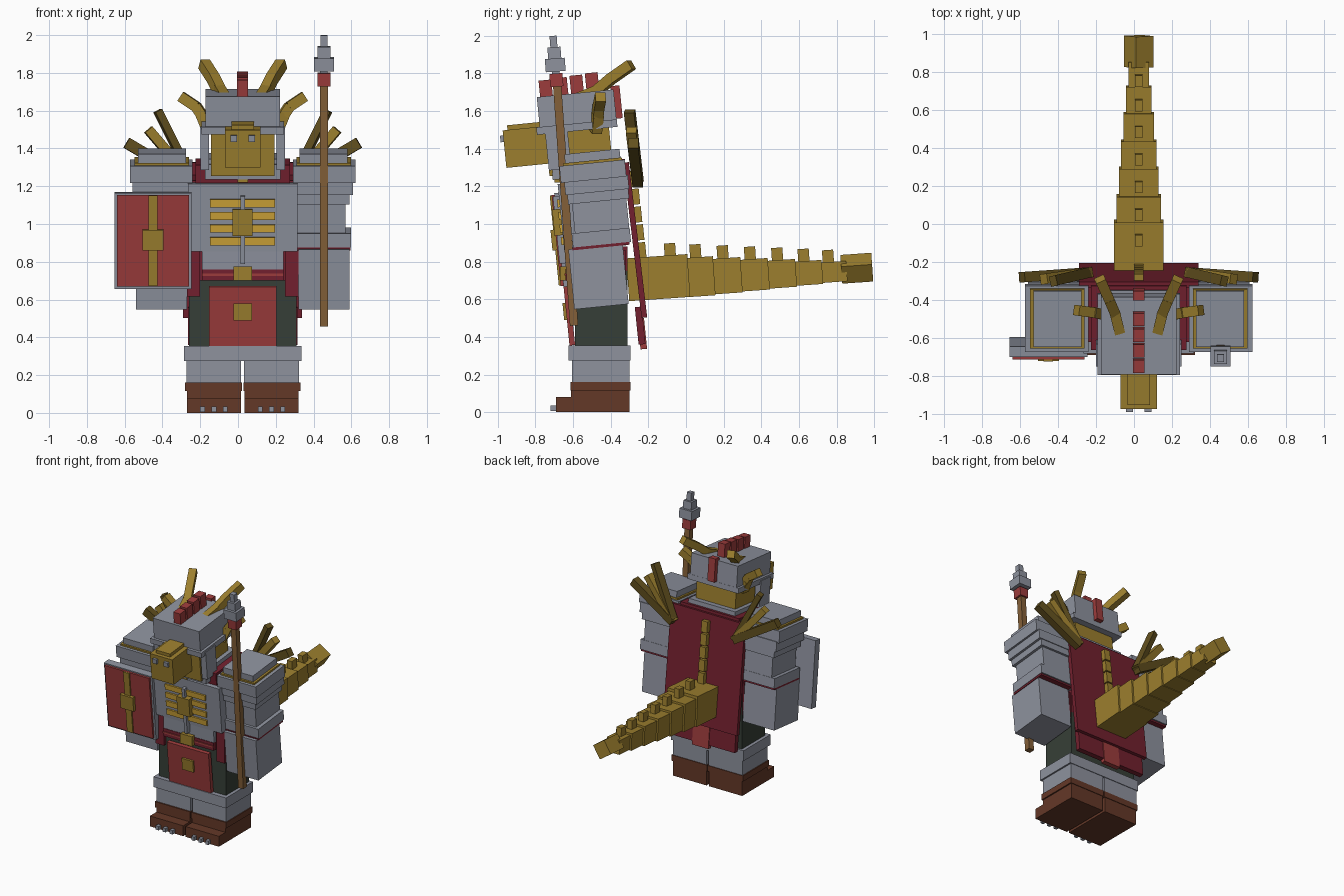
import bpy, bmesh
from mathutils import Matrix, Vector

CX = 0.025     # the body's middle
LEAN = 0.1     # forward lean of the upper body


def mat(name, r, g, b):
    m = bpy.data.materials.new(name)
    m.diffuse_color = [((c / 255 + 0.055) / 1.055) ** 2.4 for c in (r, g, b)] + [1]
    return m


STEEL = mat("steel grey", 142, 146, 158)
GOLD = mat("dull gold", 156, 127, 46)
BRIGHT = mat("bright gold", 205, 163, 55)
BRONZE = mat("dark bronze", 98, 80, 30)
RED = mat("red", 156, 60, 60)
WINE = mat("dark red", 114, 32, 46)
GREEN = mat("dark green", 54, 63, 55)
BROWN = mat("boot brown", 100, 56, 39)
WOOD = mat("wood brown", 132, 96, 56)


def make(name, matrix, material):
    bm = bmesh.new()
    bmesh.ops.create_cube(bm, size=1, matrix=Matrix.Translation((CX, 0, 0)) @ matrix)
    bmesh.ops.recalc_face_normals(bm, faces=bm.faces)
    me = bpy.data.meshes.new(name)
    bm.to_mesh(me)
    bm.free()
    me.materials.append(material)
    ob = bpy.data.objects.new(name, me)
    bpy.context.collection.objects.link(ob)
    return ob


def box(name, x, y, z, material, tilt=0.0, roll=0.0):
    """Box from (low, high) ranges, leaning about its own middle."""
    mid = Vector([(a + b) / 2 for a, b in (x, y, z)])
    size = [abs(b - a) for a, b in (x, y, z)]
    return make(name, Matrix.Translation(mid) @ Matrix.Rotation(tilt, 4, 'X')
                @ Matrix.Rotation(roll, 4, 'Y') @ Matrix.Diagonal((*size, 1)), material)


def wide(name, w, y, z, material, tilt=0.0):
    return box(name, (-w, w), y, z, material, tilt)


def pair(name, x, y, z, material, tilt=0.0):
    for s, side in ((-1, "left"), (1, "right")):
        box(f"{side}_{name}", (s * x[0], s * x[1]), y, z, material, tilt)


def beam(name, p, q, w, d, material):
    p, q = Vector(p), Vector(q)
    rot = (q - p).to_track_quat('Z', 'Y').to_matrix().to_4x4()
    make(name, Matrix.Translation((p + q) / 2) @ rot
         @ Matrix.Diagonal((w, d, (q - p).length, 1)), material)


# Boots, claws and leg armour
pair("boot", (0.01, 0.295), (-0.61, -0.30), (0, 0.12), BROWN)
pair("boot_toe", (0.01, 0.295), (-0.69, -0.61), (0, 0.08), BROWN)
for i in range(3):
    pair(f"claw_{i}", (0.08 + 0.06 * i, 0.105 + 0.06 * i), (-0.72, -0.69), (0.005, 0.035), STEEL)
pair("boot_cuff", (0.004, 0.305), (-0.615, -0.295), (0.115, 0.16), BROWN)
pair("greave", (0.008, 0.298), (-0.605, -0.30), (0.16, 0.28), STEEL)
wide("thigh_plate", 0.31, (-0.625, -0.295), (0.275, 0.355), STEEL)

# Skirt, tabard and belt
wide("skirt", 0.285, (-0.59, -0.31), (0.35, 0.75), GREEN)
wide("tabard", 0.178, (-0.635, -0.605), (0.355, 0.67), RED, LEAN)
wide("tabard_badge", 0.048, (-0.652, -0.635), (0.49, 0.58), GOLD, LEAN)
wide("waist", 0.285, (-0.61, -0.31), (0.70, 0.88), WINE)
pair("hip_flap", (0.225, 0.295), (-0.62, -0.32), (0.615, 0.86), WINE)
wide("belt", 0.215, (-0.64, -0.55), (0.70, 0.76), WINE)
wide("belt_stripe", 0.215, (-0.647, -0.64), (0.725, 0.738), RED)
wide("buckle", 0.05, (-0.67, -0.62), (0.70, 0.775), GOLD)

# Torso with gold ribs
wide("belly", 0.215, (-0.64, -0.34), (0.76, 0.92), STEEL, LEAN / 2)
wide("chest", 0.29, (-0.665, -0.33), (0.87, 1.23), STEEL, LEAN)
for i in range(4):
    z = 0.91 + 0.067 * i
    y = -0.66 - 0.1 * (z - 1.05)
    wide(f"rib_{i}", 0.172, (y - 0.018, y + 0.02), (z - 0.021, z + 0.021), BRIGHT, LEAN)
wide("chest_strip", 0.012, (-0.69, -0.64), (0.79, 1.15), STEEL, LEAN)
wide("chest_boss", 0.053, (-0.705, -0.64), (0.94, 1.08), GOLD, LEAN)
wide("collar_clasp", 0.028, (-0.70, -0.66), (1.22, 1.25), GOLD)

# Collar and neck guard
wide("mantle", 0.36, (-0.62, -0.33), (1.225, 1.245), WINE, LEAN)
wide("collar", 0.25, (-0.66, -0.32), (1.235, 1.33), WINE, LEAN)
wide("neck_guard", 0.20, (-0.68, -0.345), (1.26, 1.36), STEEL, LEAN)
pair("gorget", (0.13, 0.20), (-0.71, -0.60), (1.24, 1.32), STEEL, LEAN)
wide("gorget_front", 0.20, (-0.71, -0.62), (1.24, 1.275), STEEL, LEAN)

# Arms: (name, inner, outer, y range, z range, material)
for name, xi, xo, y, z, m in (
        ("forearm", 0.295, 0.565, (-0.61, -0.32), (0.56, 0.88), STEEL),
        ("elbow_line", 0.29, 0.57, (-0.605, -0.30), (0.875, 0.89), WINE),
        ("elbow_band", 0.28, 0.573, (-0.605, -0.295), (0.89, 0.965), STEEL),
        ("upper_arm", 0.28, 0.545, (-0.60, -0.31), (0.95, 1.16), STEEL),
        ("pauldron_low", 0.27, 0.565, (-0.63, -0.305), (1.12, 1.19), STEEL),
        ("pauldron_mid", 0.27, 0.583, (-0.645, -0.305), (1.17, 1.245), STEEL),
        ("pauldron_top", 0.265, 0.598, (-0.67, -0.32), (1.235, 1.325), STEEL),
        ("pauldron_trim", 0.285, 0.572, (-0.655, -0.34), (1.32, 1.338), GOLD),
        ("pauldron_cap", 0.30, 0.555, (-0.645, -0.35), (1.33, 1.385), STEEL)):
    pair(name, (xi, xo), y, z, m, LEAN)

# Fan of spikes behind each shoulder
for s in (-1, 1):
    hub = (s * 0.26, -0.255, 1.22)
    for i, (x, y, z, m) in enumerate(((0.45, -0.30, 1.60, BRONZE), (0.50, -0.29, 1.50, GOLD),
                                      (0.615, -0.28, 1.43, BRONZE))):
        beam(f"shoulder_spike_{s}_{i}", hub, (s * x, y, z), 0.055, 0.04 + 0.01 * i, m)

# Head, snout and eyes
wide("head", 0.168, (-0.74, -0.40), (1.27, 1.55), GOLD, LEAN)
wide("snout", 0.095, (-0.965, -0.72), (1.31, 1.51), GOLD, LEAN)
wide("snout_ridge", 0.06, (-0.95, -0.74), (1.50, 1.535), GOLD, LEAN)
pair("nostril", (0.03, 0.066), (-0.987, -0.965), (1.435, 1.47), STEEL, LEAN)

# Helmet with cheek guards and crest
wide("helmet", 0.198, (-0.785, -0.375), (1.51, 1.695), STEEL, LEAN)
wide("helmet_brim", 0.218, (-0.795, -0.365), (1.495, 1.535), STEEL, LEAN)
pair("cheek_guard", (0.178, 0.224), (-0.74, -0.62), (1.29, 1.51), STEEL, LEAN)
for i in range(4):
    y, z = -0.745 + 0.082 * i, 1.715 + 0.013 * i
    wide(f"crest_{i}", 0.029, (y - 0.034, y + 0.034), (z - 0.05, z + 0.05), RED, LEAN)
wide("crest_back", 0.029, (-0.395, -0.345), (1.56, 1.735), RED, LEAN)

# Horns, two on each side, in straight pieces
HORNS = {"upper_horn": [(0.10, -0.57, 1.67), (0.125, -0.47, 1.71), (0.155, -0.40, 1.77), (0.20, -0.30, 1.84)],
         "lower_horn": [(0.18, -0.48, 1.49), (0.215, -0.47, 1.575), (0.245, -0.465, 1.62), (0.32, -0.455, 1.67)]}
for name, pts in HORNS.items():
    for s in (-1, 1):
        for i in range(3):
            p, q = [Vector((s * x, y, z)) for x, y, z in pts[i:i + 2]]
            beam(f"{name}_{s}_{i}", p, q + (q - p) * 0.1, 0.055, 0.055, GOLD)

# Cape with hem, tab and spine plates
wide("cape", 0.315, (-0.285, -0.255), (0.50, 1.33), WINE, 0.118)
wide("cape_hem", 0.29, (-0.262, -0.225), (0.36, 0.56), WINE, LEAN)
wide("cape_tab", 0.07, (-0.25, -0.215), (0.335, 0.50), RED, LEAN)
for i in range(5):
    z = 0.86 + 0.095 * i
    y = -0.245 - 0.118 * (z - 0.915)
    wide(f"spine_{i}", 0.025, (y - 0.03, y + 0.025), (z - 0.042, z + 0.042), GOLD, LEAN)

# Tail: tapering blocks, each with a spine, and a rolled tip
ENDS = [-0.31, 0.0, 0.135, 0.28, 0.425, 0.57, 0.71, 0.84]
for i in range(7):
    w = 0.13 - 0.0125 * i
    mid, h = 0.715 + 0.005 * i, 0.114 - 0.01 * i
    wide(f"tail_{i}", w, (ENDS[i], ENDS[i + 1] + 0.015), (mid - h, mid + h), GOLD, 0.07)
    y = ENDS[i + 1] - 0.085
    wide(f"tail_spine_{i}", 0.021, (y - 0.03, y + 0.03), (mid + h - 0.02, 0.898 - 0.006 * i), GOLD, 0.07)
box("tail_tip", (-0.055, 0.055), (0.825, 0.99), (0.71, 0.82), GOLD, 0.07, 0.6)

# Spear in the right hand
SX = 0.43
beam("spear_shaft", (SX, -0.595, 0.46), (SX, -0.685, 1.74), 0.044, 0.044, WOOD)
for name, r, z0, z1, m in (("spear_collar", 0.035, 1.73, 1.80, RED), ("spear_base", 0.053, 1.81, 1.88, STEEL),
                           ("spear_neck", 0.02, 1.79, 1.82, STEEL),
                           ("spear_blade", 0.035, 1.875, 1.94, STEEL), ("spear_point", 0.019, 1.93, 2.0, STEEL)):
    y = -0.69 - 0.075 * ((z0 + z1) / 2 - 1.78)
    box(name, (SX - r, SX + r), (y - r, y + r), (z0, z1), m, 0.075)

# Shield on the left arm
LX = -0.475
for name, r, y, z, m in (("shield_frame", 0.205, (-0.675, -0.62), (0.658, 1.168), STEEL),
                         ("shield_face", 0.19, (-0.69, -0.67), (0.67, 1.155), RED),
                         ("shield_strip", 0.025, (-0.70, -0.68), (0.672, 1.153), GOLD),
                         ("shield_boss", 0.055, (-0.715, -0.68), (0.86, 0.97), GOLD)):
    box(name, (LX - r, LX + r), y, z, m, LEAN)
